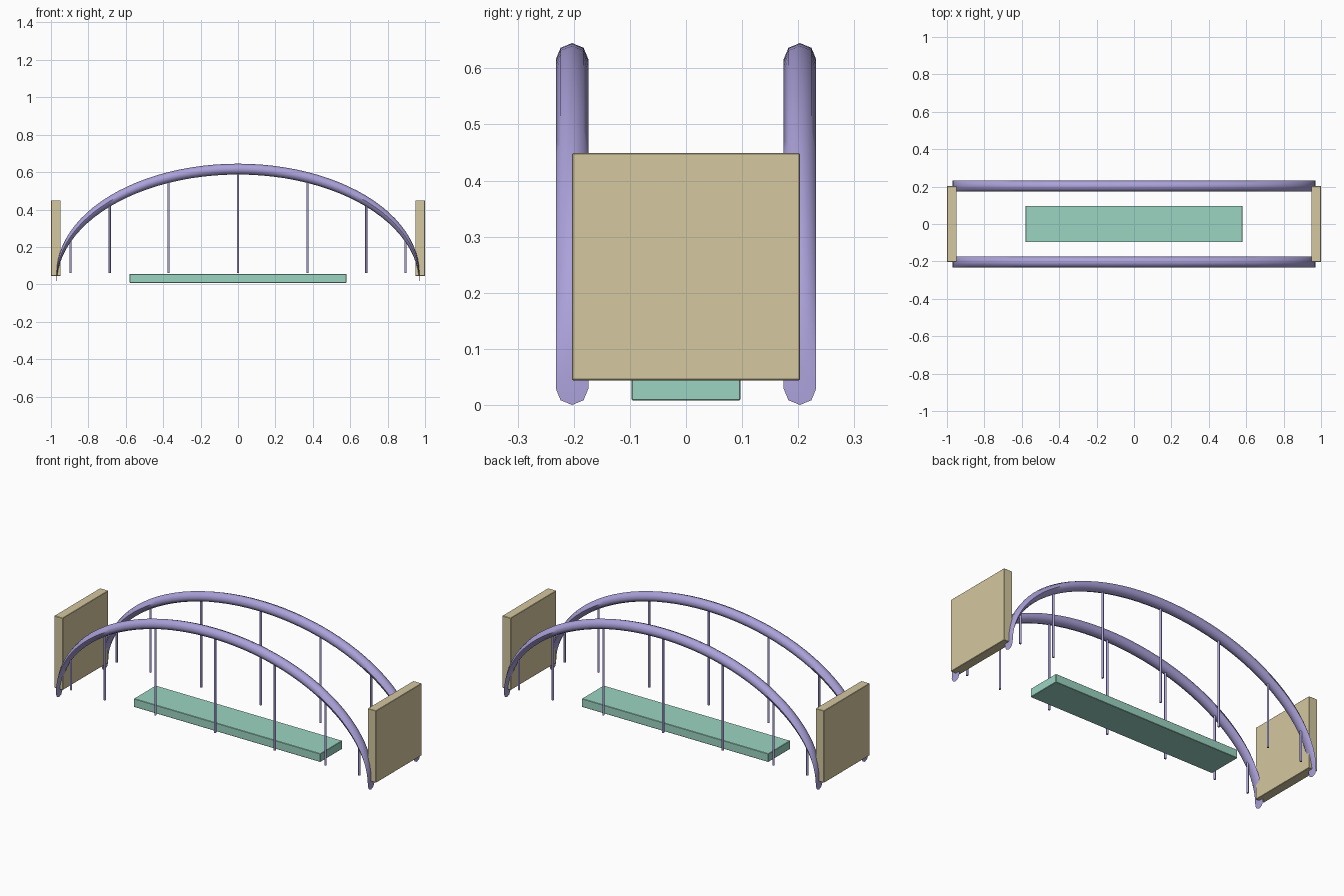
import bpy
import bmesh
from math import cos, sin, pi, radians
from mathutils import Vector

cube = bpy.data.objects.get("Cube")
if cube:
    bpy.data.objects.remove(cube, do_unlink=True)


def material(name, rgb):
    mat = bpy.data.materials.new(name)
    mat.use_nodes = True
    mat.diffuse_color = (*rgb, 1)
    mat.node_tree.nodes["Principled BSDF"].inputs["Base Color"].default_value = (*rgb, 1)
    return mat


lavender = material("lavender", (0.41, 0.36, 0.70))
tan = material("tan", (0.66, 0.58, 0.35))
teal = material("teal", (0.33, 0.66, 0.54))

SPAN, RISE, FOOT = 0.97, 0.587, 0.029   # half-ellipse followed by each arch
TUBE, SIDE_Y = 0.029, 0.203


def arch_point(t):
    return Vector((SPAN * cos(t), 0, FOOT + RISE * sin(t)))


def finish(bm, name, mat, smooth):
    bmesh.ops.recalc_face_normals(bm, faces=bm.faces)
    mesh = bpy.data.meshes.new(name)
    bm.to_mesh(mesh)
    bm.free()
    mesh.materials.append(mat)
    obj = bpy.data.objects.new(name, mesh)
    bpy.context.collection.objects.link(obj)
    if smooth:
        bpy.ops.object.select_all(action='DESELECT')
        obj.select_set(True)
        bpy.context.view_layer.objects.active = obj
        bpy.ops.object.shade_smooth_by_angle(angle=radians(50))
    return obj


def box(name, mat, size, center):
    bm = bmesh.new()
    bmesh.ops.create_cube(bm, size=1)
    bmesh.ops.scale(bm, vec=size, verts=bm.verts)
    bmesh.ops.translate(bm, vec=center, verts=bm.verts)
    obj = finish(bm, name, mat, False)
    bevel = obj.modifiers.new("soft_edges", 'BEVEL')
    bevel.width, bevel.segments = 0.002, 1


def arch(name, y, steps=48, sides=8):
    # Upright octagon swept along the ellipse without turning
    bm = bmesh.new()
    rings = []
    for i in range(steps + 1):
        p = arch_point(pi * i / steps)
        rings.append([bm.verts.new((p.x, y + TUBE * cos(a), p.z + TUBE * sin(a)))
                      for a in (2 * pi * k / sides for k in range(sides))])
    for r, s in zip(rings, rings[1:]):
        for k in range(sides):
            n = (k + 1) % sides
            bm.faces.new((r[k], r[n], s[n], s[k]))
    bm.faces.new(rings[0])
    bm.faces.new(rings[-1])
    finish(bm, name, lavender, True)


def hanger(name, x, y, bottom, top):
    bm = bmesh.new()
    bmesh.ops.create_cone(bm, cap_ends=True, segments=8, radius1=0.006,
                          radius2=0.006, depth=top - bottom)
    bmesh.ops.translate(bm, vec=(x, y, (top + bottom) / 2), verts=bm.verts)
    finish(bm, name, lavender, True)


# Arches with their hangers
for side, y in (("front", -SIDE_Y), ("back", SIDE_Y)):
    arch(side + "_arch", y)
    for i in range(1, 8):
        p = arch_point(pi * i / 8)
        hanger(f"{side}_hanger_{i}", p.x, y, 0.06, p.z)

# Deck
box("deck", teal, (1.16, 0.194, 0.047), (0, 0, 0.0315))

# End walls
for side, s in (("left", 1), ("right", -1)):
    box(side + "_end_wall", tan, (0.052, 2 * SIDE_Y, 0.405), (s * 0.974, 0, 0.2465))
